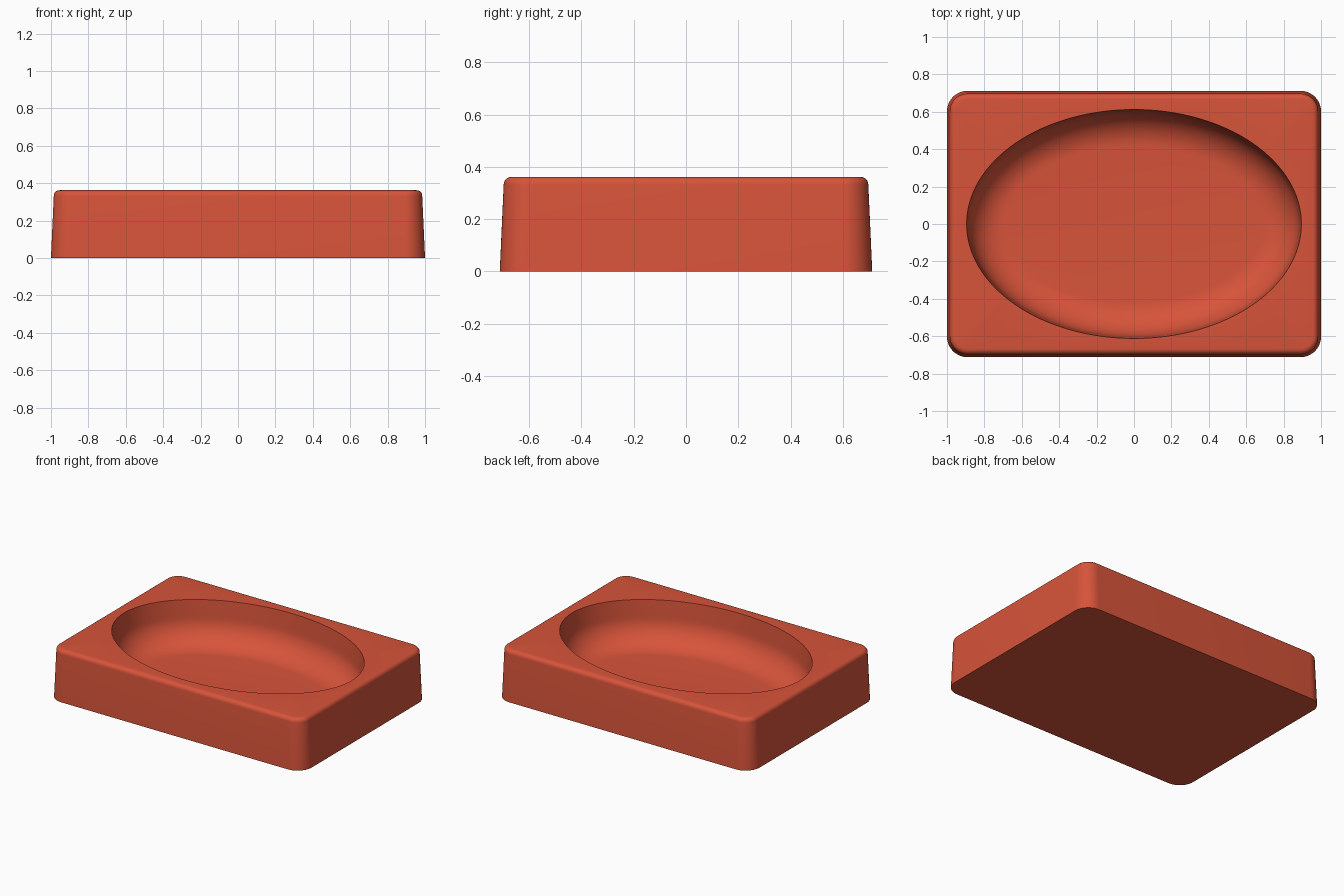
import bpy, bmesh, math

cube = bpy.data.objects.get("Cube")
if cube:
    bpy.data.objects.remove(cube, do_unlink=True)

HALF_X, HALF_Y, HEIGHT = 1.0, 0.712, 0.362
DRAFT, EDGE, CORNER = 0.015, 0.03, 0.11
RIM_X, RIM_Y, DEPTH, COVE = 0.895, 0.612, 0.30, 0.19

clay = bpy.data.materials.new("terracotta red")
clay.use_nodes = True
clay.diffuse_color = (0.68, 0.088, 0.042, 1)
clay.node_tree.nodes["Principled BSDF"].inputs["Base Color"].default_value = clay.diffuse_color


def rounded_rectangle(inset, z, steps=12):
    """Outline of the block, moved inwards by inset."""
    r = CORNER - inset
    points = []
    for quarter, (sx, sy) in enumerate([(1, 1), (-1, 1), (-1, -1), (1, -1)]):
        for i in range(steps + 1):
            a = (quarter + i / steps) * math.pi / 2
            points.append((sx * (HALF_X - CORNER) + r * math.cos(a),
                           sy * (HALF_Y - CORNER) + r * math.sin(a), z))
    return points


def oval(inset, z, steps=128):
    """Outline of the basin, moved inwards along its normals."""
    points = []
    for i in range(steps):
        a = 2 * math.pi * i / steps
        nx, ny = math.cos(a) / RIM_X, math.sin(a) / RIM_Y
        k = inset / math.hypot(nx, ny)
        points.append((RIM_X * math.cos(a) - nx * k, RIM_Y * math.sin(a) - ny * k, z))
    return points


def loft(bm, outlines):
    """Skin a stack of outlines and return the vertex rings."""
    rings = [[bm.verts.new(p) for p in o] for o in outlines]
    for low, high in zip(rings, rings[1:]):
        n = len(low)
        for i in range(n):
            j = (i + 1) % n
            bm.faces.new((low[i], low[j], high[j], high[i]))
    return rings


bm = bmesh.new()

# Tapered outer wall with a rounded upper edge
outer = [rounded_rectangle(0, 0)]
for i in range(7):
    a = i / 6 * math.pi / 2
    outer.append(rounded_rectangle(DRAFT + EDGE * (1 - math.cos(a)),
                                   HEIGHT - EDGE + EDGE * math.sin(a)))
outer_rings = loft(bm, outer)
bm.faces.new(reversed(outer_rings[0]))

# Oval basin with a coved floor
basin = [oval(0, HEIGHT)]
for i in range(13):
    a = i / 12 * math.pi / 2
    basin.append(oval(0.01 + COVE * (1 - math.cos(a)),
                      HEIGHT - DEPTH + COVE * (1 - math.sin(a))))
basin_rings = loft(bm, basin)
bm.faces.new(basin_rings[-1])

# Flat top between the outer edge and the basin rim
border = [e for ring in (outer_rings[-1], basin_rings[0])
          for e in (bm.edges.get((ring[i - 1], v)) for i, v in enumerate(ring))]
bmesh.ops.triangle_fill(bm, edges=border, use_beauty=True, normal=(0, 0, 1))
bmesh.ops.recalc_face_normals(bm, faces=bm.faces)

mesh = bpy.data.meshes.new("oval_dish")
bm.to_mesh(mesh)
bm.free()
mesh.materials.append(clay)
dish = bpy.data.objects.new("oval_dish", mesh)
bpy.context.collection.objects.link(dish)

bpy.ops.object.select_all(action='DESELECT')
dish.select_set(True)
bpy.context.view_layer.objects.active = dish
bpy.ops.object.shade_smooth_by_angle(angle=math.radians(35))
